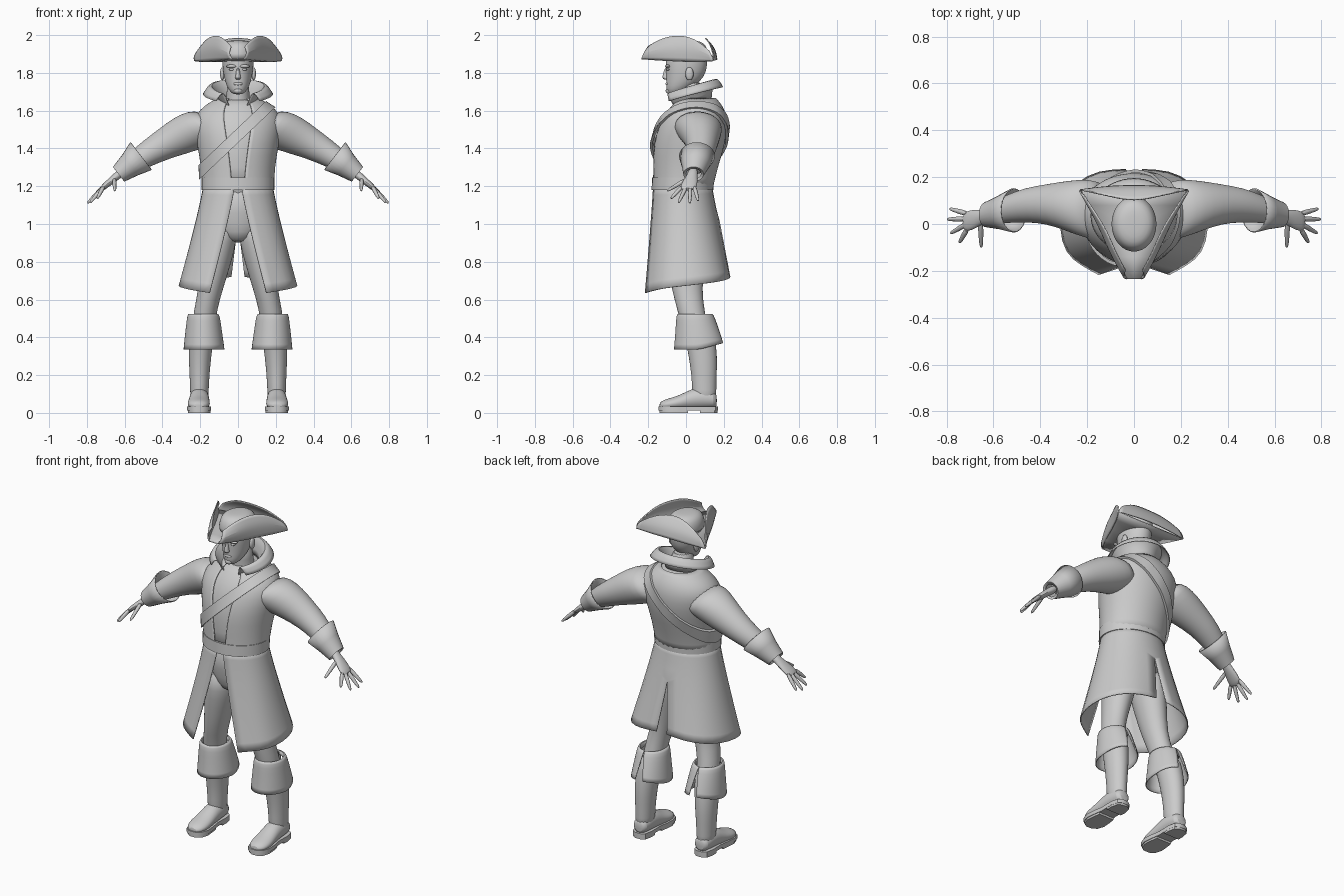
import bpy, bmesh, math
from mathutils import Vector as V

GREY = bpy.data.materials.new("light_grey")
GREY.diffuse_color = (0.6, 0.6, 0.6, 1)


def grid(name, rows, closed=True, caps=False, sub=1, mirror=False, thick=0.0, angle=40):
    """Skin rows of points into one surface."""
    bm = bmesh.new()
    vs = [[bm.verts.new(p) for p in r] for r in rows]
    n = len(rows[0])
    for a, b in zip(vs, vs[1:]):
        for i in range(n if closed else n - 1):
            j = (i + 1) % n
            bm.faces.new((a[i], a[j], b[j], b[i]))
    if caps:
        bm.faces.new(vs[0])
        bm.faces.new(vs[-1])
    bmesh.ops.recalc_face_normals(bm, faces=bm.faces)
    me = bpy.data.meshes.new(name)
    bm.to_mesh(me)
    bm.free()
    ob = bpy.data.objects.new(name, me)
    bpy.context.collection.objects.link(ob)
    me.materials.append(GREY)
    bpy.ops.object.select_all(action='DESELECT')
    ob.select_set(True)
    bpy.context.view_layer.objects.active = ob
    bpy.ops.object.shade_smooth_by_angle(angle=math.radians(angle))
    if mirror:
        ob.modifiers.new("mirror", 'MIRROR').use_clip = False
    if sub:
        m = ob.modifiers.new("smooth", 'SUBSURF')
        m.levels = m.render_levels = sub
        m.boundary_smooth = 'PRESERVE_CORNERS'
    if thick:
        m = ob.modifiers.new("thickness", 'SOLIDIFY')
        m.thickness, m.offset = thick, 0
    return ob


def ring(c, u, v, n=24, a0=0.0, a1=None):
    """Ellipse points, or an arc when a1 is given."""
    c, u, v = V(c), V(u), V(v)
    if a1 is None:
        ts = [2 * math.pi * i / n for i in range(n)]
    else:
        ts = [a0 + (a1 - a0) * i / n for i in range(n + 1)]
    return [c + u * math.sin(t) + v * math.cos(t) for t in ts]


def flat(secs, n=24, grow=0.0, a0=0.0, a1=None):
    """Horizontal ellipses from (z, cx, cy, rx, ry); angle 0 is the front."""
    return [ring((cx, cy, z), (rx + grow, 0, 0), (0, -ry - grow, 0), n, a0, a1)
            for z, cx, cy, rx, ry in secs]


def ball(name, loc, size, mirror=False):
    secs = []
    for k in range(1, 8):
        t = math.pi * k / 8
        r = math.sin(t)
        secs.append((loc[2] - size[2] * math.cos(t), loc[0], loc[1], size[0] * r, size[1] * r))
    return grid(name, flat(secs, 12), caps=True, sub=0, mirror=mirror, angle=80)


# Head, face and neck
grid("head", flat([(1.685, 0, -.06, .022, .03), (1.70, 0, -.052, .042, .05), (1.73, 0, -.03, .061, .076),
                   (1.78, 0, -.002, .076, .103), (1.84, 0, .002, .084, .112), (1.90, 0, .005, .084, .11),
                   (1.94, 0, .005, .065, .09)]), caps=True)
grid("neck", flat([(1.57, 0, .05, .085, .09), (1.63, 0, .045, .066, .07), (1.69, 0, .035, .06, .066),
                   (1.76, 0, .03, .06, .066)]), caps=True)
grid("nose", flat([(1.764, 0, -.103, .012, .014), (1.772, 0, -.107, .018, .021), (1.79, 0, -.106, .012, .017),
                   (1.83, 0, -.104, .009, .010)], 10), caps=True)
ball("lips", (0, -.096, 1.742), (.026, .013, .010))
ball("chin", (0, -.088, 1.705), (.024, .02, .017))
ball("ear", (.083, .018, 1.795), (.012, .022, .036), True)
ball("brow", (.034, -.098, 1.835), (.03, .014, .009), True)
ball("eye", (.033, -.094, 1.818), (.014, .010, .007), True)

# Three-cornered hat
grid("hat_crown", flat([(1.862, 0, 0, .098, .125), (1.90, 0, 0, .098, .12), (1.945, 0, 0, .09, .108),
                        (1.968, 0, 0, .065, .08), (1.972, 0, 0, .02, .03)]), caps=True)
base = [(.03, -.235, 1.875), (.085, -.14, 1.868), (.14, -.02, 1.862), (.19, .08, 1.86), (.23, .145, 1.865)]
grid("hat_side_flap", [base,
     [(.05, -.227, 1.90), (.10, -.14, 1.93), (.15, -.02, 1.94), (.197, .07, 1.925), (.235, .14, 1.885)],
     [(.035, -.20, 1.94), (.08, -.12, 1.988), (.115, -.03, 2.0), (.167, .05, 1.982), (.215, .125, 1.915)]],
     closed=False, mirror=True, thick=.006, sub=2)
grid("hat_back_flap", [
    [(-.23, .145, 1.865), (-.12, .16, 1.868), (0, .165, 1.872), (.12, .16, 1.868), (.23, .145, 1.865)],
    [(-.225, .145, 1.89), (-.12, .155, 1.92), (0, .155, 1.935), (.12, .155, 1.92), (.225, .145, 1.89)],
    [(-.20, .14, 1.915), (-.11, .12, 1.97), (0, .095, 1.99), (.11, .12, 1.97), (.20, .14, 1.915)]],
    closed=False, thick=.006, sub=2)
grid("hat_brim", [[(0, y, z) for x, y, z in base], base], closed=False, mirror=True, sub=0, thick=.006)

# Torso: shirt inside, open coat over it
BODY = [(1.18, 0, -.018, .182, .150), (1.30, 0, -.004, .186, .163), (1.42, 0, .014, .208, .185),
        (1.52, 0, .034, .228, .178), (1.58, 0, .045, .215, .160), (1.63, 0, .055, .165, .128),
        (1.665, 0, .055, .10, .095)]
grid("shirt", flat(BODY), caps=True)
coat = []
for k, s in enumerate(BODY):
    g = .16 + .05 * k
    coat += flat([s], 30, .006, g, 2 * math.pi - g)
grid("coat_body", coat, closed=False, thick=.006)

# Sleeves, flared cuffs and hands
D, N = V((.79, 0, -.61)), V((.61, 0, .79))
ARM = [((.13, .055, 1.525), .125, .095), ((.20, .065, 1.51), .128, .112), ((.28, .078, 1.475), .108, .108),
       ((.37, .085, 1.43), .085, .088), ((.46, .082, 1.383), .074, .072), ((.55, .062, 1.325), .058, .056),
       ((.61, .045, 1.282), .046, .042)]
grid("sleeve", [ring(c, (0, a, 0), N * b) for c, a, b in ARM], caps=True, mirror=True)
grid("sleeve_cuff", [ring(c, (0, a, 0), N * b) for c, a, b in [
    ((.625, .04, 1.267), .040, .036), ((.63, .04, 1.265), .052, .048), ((.57, .05, 1.313), .070, .066),
    ((.513, .058, 1.36), .092, .090)]], mirror=True, sub=0, thick=.006)
grid("palm", [ring(c, (0, a, 0), N * b, 12) for c, a, b in [
    ((.60, .04, 1.288), .030, .026), ((.64, .032, 1.255), .027, .021), ((.675, .022, 1.226), .042, .019),
    ((.71, .012, 1.196), .046, .016), ((.73, .01, 1.18), .038, .011)]], caps=True, mirror=True)
FINGERS = [("index_finger", (.715, -.026, 1.192), (.745, -.08, 1.135)),
           ("middle_finger", (.718, -.002, 1.19), (.783, -.04, 1.113)),
           ("ring_finger", (.72, .022, 1.188), (.797, .02, 1.11)),
           ("little_finger", (.715, .045, 1.194), (.787, .065, 1.122)),
           ("thumb", (.655, .0, 1.235), (.652, -.10, 1.175))]
for name, a, b in FINGERS:
    a, b = V(a), V(b)
    d = (b - a).normalized()
    u = d.cross(N).normalized()
    w = u.cross(d)
    grid(name, [ring(a.lerp(b, t), u * r, w * r, 8) for t, r in
                [(-.1, .012), (.3, .0125), (.7, .010), (.94, .008), (1, .003)]], caps=True, mirror=True)

# Turned-down collar, low at the front and high behind
def collar_row(rx, yf, yb, zf, zb, gap):
    row = []
    for i in range(21):
        t = gap + (2 * math.pi - 2 * gap) * i / 20
        k = (1 - math.cos(t)) / 2
        row.append((rx * math.sin(t), yf + (yb - yf) * k, zf + (zb - zf) * k ** .8))
    return row


grid("collar", [collar_row(.085, -.06, .135, 1.60, 1.67, .45), collar_row(.115, -.09, .14, 1.63, 1.73, .50),
                collar_row(.142, -.115, .155, 1.69, 1.778, .55), collar_row(.165, -.125, .18, 1.67, 1.755, .62),
                collar_row(.185, -.125, .195, 1.635, 1.725, .68)], closed=False, thick=.005, angle=50)

# Shoulder strap: a tilted loop wrapped on the body surface
def body_at(z):
    z = min(max(z, BODY[0][0]), BODY[-1][0] - .001)
    for a, b in zip(BODY, BODY[1:]):
        if z <= b[0]:
            t = (z - a[0]) / (b[0] - a[0])
            return [p + (q - p) * t for p, q in zip(a, b)]


def wrap(t, off, grow):
    lo, hi = 0.0, .4
    for _ in range(30):
        s = (lo + hi) / 2
        x, y = s * math.sin(t), .03 - s * math.cos(t)
        z = 1.47 + off + .95 * x
        _, _, cy, rx, ry = body_at(z)
        inside = z < 1.69 and (x / (rx + grow)) ** 2 + ((y - cy) / (ry + grow)) ** 2 < 1
        lo, hi = (s, hi) if inside else (lo, s)
    return (x, y, z)


grid("shoulder_strap", [[wrap(2 * math.pi * i / 48, off, g) for i in range(48)] for off, g in
                        [(-.04, .008), (-.04, .022), (.04, .022), (.04, .008)]], sub=0, angle=35)

# Belt
grid("belt", flat([(1.18, 0, -.018, .183, .152), (1.18, 0, -.018, .194, .164), (1.245, 0, -.016, .194, .164),
                   (1.245, 0, -.016, .183, .152)], 32), sub=0)

# Coat skirt, split at the front and the lower back
HEM = [(.15, -.215), (.225, -.175), (.292, -.125), (.318, -.02), (.305, .09), (.245, .18), (.15, .228), (.035, .232)]
skirt = []
for r in range(7):
    t = r / 6
    row = []
    for i, (hx, hy) in enumerate(HEM):
        k = i / 7
        a = .09 + (math.pi - .09) * k
        x, y = .187 * math.sin(a), -.016 - .156 * math.cos(a)
        z_hem = .635 + .085 * k
        f = t ** 1.12
        if i == 7:
            f = max(0, t - .4) / .6
            y += (hy - y) * t
        else:
            y += (hy - y) * f
        row.append((x + (hx - x) * f, y, 1.20 + (z_hem - 1.20) * t))
    skirt.append(row)
grid("coat_skirt", skirt, closed=False, mirror=True, thick=.006, angle=60)

# Trousers
grid("hips", flat([(.90, 0, 0, .06, .08), (.95, 0, 0, .14, .115), (1.05, 0, -.005, .165, .125),
                   (1.20, 0, -.015, .165, .135)]), caps=True)
grid("trouser_leg", flat([(1.02, .09, 0, .085, .115), (.90, .10, 0, .092, .115), (.80, .118, 0, .084, .10),
                          (.65, .145, .004, .064, .08), (.55, .172, .026, .062, .072), (.45, .182, .045, .06, .07),
                          (.36, .19, .07, .055, .065)]), caps=True, mirror=True)

# Boots: shaft, turned-down top split behind, foot, sole and heel
grid("boot_shaft", flat([(.05, .206, .10, .048, .062), (.12, .204, .096, .049, .064), (.20, .204, .096, .053, .067),
                         (.30, .201, .09, .060, .076), (.40, .195, .075, .066, .08), (.50, .186, .05, .072, .085)]),
     caps=True, mirror=True)
top = []
for z, cx, cy, rx, ry in [(.50, .184, .046, .068, .08), (.527, .184, .046, .074, .086), (.52, .183, .047, .083, .096),
                          (.46, .182, .055, .091, .107), (.39, .181, .063, .10, .12), (.335, .18, .068, .106, .13)]:
    low = (.52 - z) / .185 if z < .52 else 0
    gap = .02 + .22 * low
    row = ring((cx, cy, z), (rx, 0, 0), (0, -ry, 0), 24, gap - math.pi, math.pi - gap)
    top.append([(p.x, p.y, p.z + low * .035 * max(0, (p.y - cy) / ry)) for p in row])
grid("boot_top", top, closed=False, mirror=True, thick=.006, angle=60)
grid("boot_foot", [ring((cx, y, cz), (hw, 0, 0), (0, 0, hz), 20) for y, cx, cz, hw, hz in [
    (.164, .205, .065, .028, .03), (.15, .205, .07, .045, .045), (.09, .205, .08, .052, .058),
    (.03, .205, .073, .053, .056), (-.03, .207, .055, .058, .04), (-.08, .208, .047, .061, .033),
    (-.12, .208, .042, .05, .026), (-.142, .207, .038, .025, .015)]], caps=True, mirror=True)


def plate(name, outline, z0, z1):
    pts = [(.206 + x, y) for x, y in outline] + [(.206 - x, y) for x, y in reversed(outline)]
    grid(name, [[(x, y, z) for x, y in pts] for z in (z0, z1)], caps=True, sub=0, mirror=True)


plate("boot_sole", [(.022, -.146), (.05, -.125), (.064, -.08), (.06, -.03), (.05, .03), (.052, .11),
                    (.042, .155), (.02, .17)], .012, .035)
plate("sole_front", [(.02, -.14), (.047, -.12), (.06, -.08), (.056, -.03), (.05, .01)], .0, .013)
plate("boot_heel", [(.05, .075), (.051, .11), (.042, .152), (.02, .168)], .0, .013)
